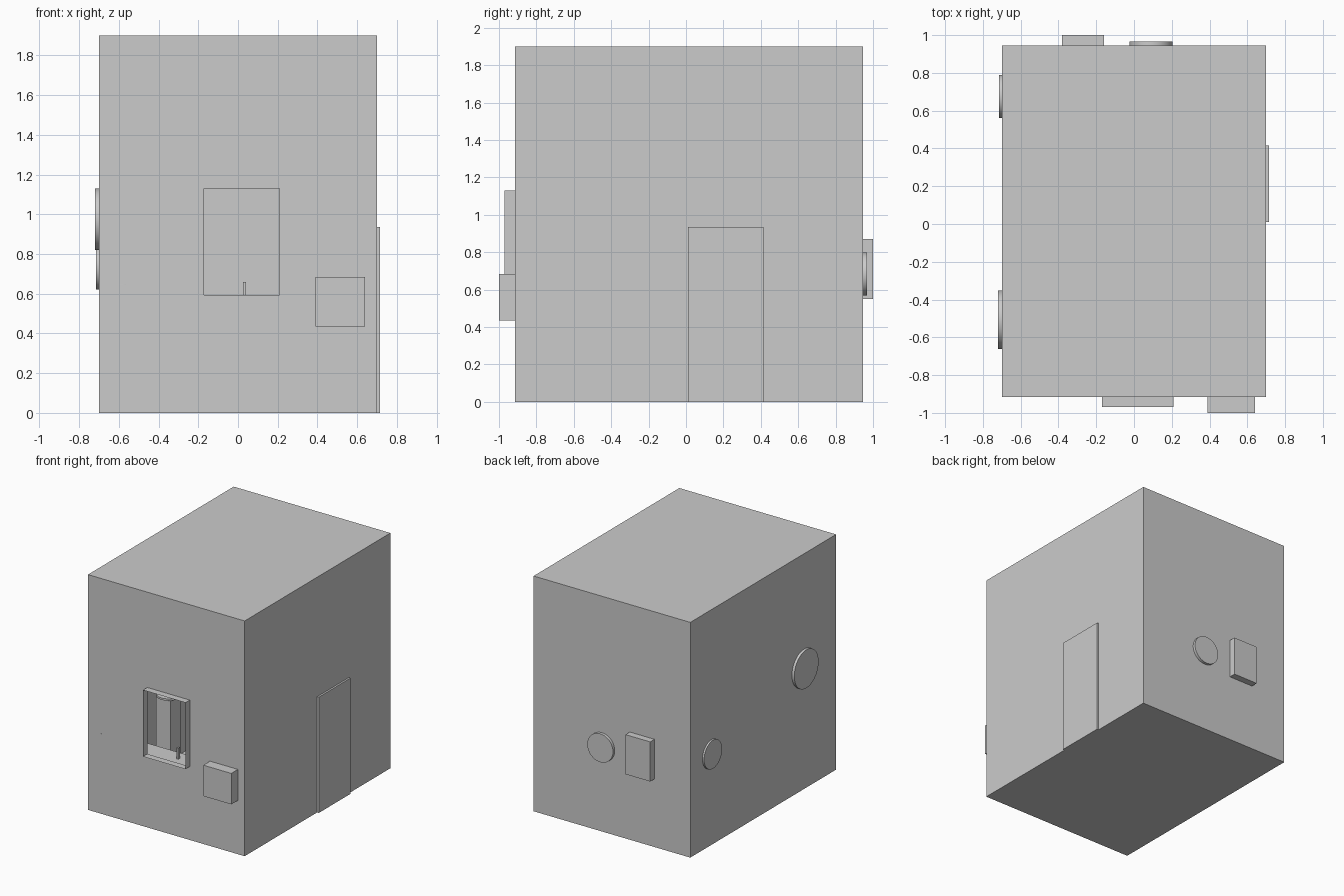
import bpy, bmesh, math
from mathutils import Matrix, Vector

if "Cube" in bpy.data.objects:
    bpy.data.objects.remove(bpy.data.objects["Cube"])

WALL = dict(x0=-0.70, x1=0.70, y0=-0.915, y1=0.945, z1=1.90)


def finish(name, bm):
    mesh = bpy.data.meshes.new(name)
    bm.to_mesh(mesh)
    bm.free()
    obj = bpy.data.objects.new(name, mesh)
    bpy.context.collection.objects.link(obj)
    return obj


def box_bm(lo, hi):
    lo, hi = Vector(lo), Vector(hi)
    bm = bmesh.new()
    m = Matrix.Translation((lo + hi) / 2) @ Matrix.Diagonal((*(hi - lo), 1))
    bmesh.ops.create_cube(bm, size=1, matrix=m)
    bm.normal_update()
    return bm


def box(name, lo, hi):
    return finish(name, box_bm(lo, hi))


def disc(name, centre, radius, depth, axis, sides=40):
    rot = Vector((0, 0, 1)).rotation_difference(Vector(axis)).to_matrix().to_4x4()
    bm = bmesh.new()
    bmesh.ops.create_cone(bm, cap_ends=True, segments=sides, radius1=radius,
                          radius2=radius, depth=depth,
                          matrix=Matrix.Translation(centre) @ rot)
    for f in bm.faces:
        f.smooth = len(f.verts) == 4
    for e in bm.edges:
        e.smooth = all(f.smooth for f in e.link_faces)
    return finish(name, bm)


# Hollow house shell with an open front window
wx0, wx1, wz0, wz1 = -0.17, 0.21, 0.593, 1.13
bm = box_bm((WALL['x0'], WALL['y0'], 0), (WALL['x1'], WALL['y1'], WALL['z1']))
front = next(f for f in bm.faces if f.normal.y < -0.9)
bmesh.ops.inset_individual(bm, faces=[front], thickness=0.2)
for v in front.verts:
    v.co.x = wx0 if v.co.x < 0 else wx1
    v.co.z = wz0 if v.co.z < 0.95 else wz1
bmesh.ops.delete(bm, geom=[front], context='FACES')
finish("house_walls", bm)

# Window frame: thin open tube around the opening
bm = box_bm((wx0, -0.97, wz0), (wx1, WALL['y0'], wz1))
ends = [f for f in bm.faces if abs(f.normal.y) > 0.9]
bmesh.ops.delete(bm, geom=ends, context='FACES_ONLY')
finish("front_window_frame", bm)

# Boxes and door on the outside walls
box("front_box", (0.39, -1.0, 0.435), (0.64, WALL['y0'], 0.685))
box("back_box", (-0.38, WALL['y1'], 0.55), (-0.16, 1.0, 0.87))
box("side_door", (WALL['x1'], 0.01, 0), (0.715, 0.415, 0.935))

# Round windows
disc("back_round_window", (0.09, 0.955, 0.683), 0.115, 0.025, (0, 1, 0))
disc("left_large_window", (-0.71, -0.507, 0.975), 0.155, 0.022, (1, 0, 0))
disc("left_small_window", (-0.706, 0.675, 0.735), 0.115, 0.017, (1, 0, 0))

# Furnishings glimpsed through the window
box("counter", (-0.65, -0.91, 0.54), (0.25, -0.72, 0.57))
box("cabinet", (-0.43, -0.43, 0), (-0.30, -0.30, 0.80))
disc("cabinet_lid", (-0.365, -0.365, 0.81), 0.09, 0.015, (0, 0, 1))
box("tap", (0.025, -0.82, 0.57), (0.04, -0.80, 0.66))
disc("plate", (-0.58, -0.838, 0.645), 0.079, 0.003, (0, 0, 1))
